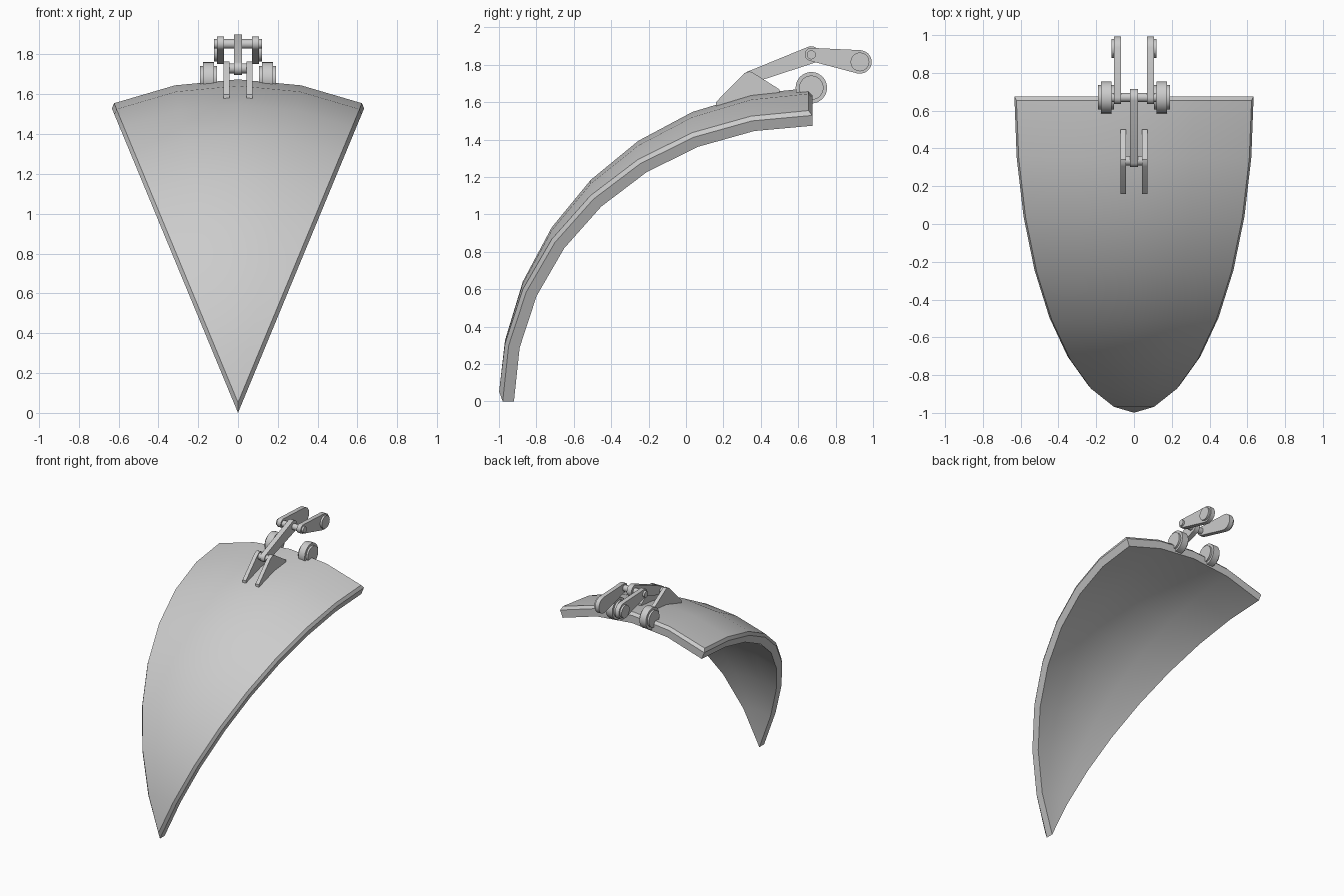
import bpy, bmesh, math
from mathutils import Vector

if "Cube" in bpy.data.objects:
    bpy.data.objects.remove(bpy.data.objects["Cube"])

grey = bpy.data.materials.new("light_grey")
grey.diffuse_color = (0.6, 0.6, 0.6, 1)
grey.use_nodes = True
grey.node_tree.nodes["Principled BSDF"].inputs["Base Color"].default_value = grey.diffuse_color


def finish(bm, name, angle):
    bmesh.ops.remove_doubles(bm, verts=bm.verts, dist=1e-5)
    bmesh.ops.recalc_face_normals(bm, faces=bm.faces)
    mesh = bpy.data.meshes.new(name)
    bm.to_mesh(mesh)
    bm.free()
    mesh.materials.append(grey)
    ob = bpy.data.objects.new(name, mesh)
    bpy.context.collection.objects.link(ob)
    bpy.ops.object.select_all(action='DESELECT')
    ob.select_set(True)
    bpy.context.view_layer.objects.active = ob
    bpy.ops.object.shade_smooth_by_angle(angle=math.radians(angle))
    return ob


def prism(name, outline, x0, x1):
    """Extrude a (y, z) outline from x0 to x1."""
    bm = bmesh.new()
    f = bm.faces.new([bm.verts.new((x0, y, z)) for y, z in outline])
    ext = bmesh.ops.extrude_face_region(bm, geom=[f])['geom']
    verts = [v for v in ext if isinstance(v, bmesh.types.BMVert)]
    bmesh.ops.translate(bm, vec=(x1 - x0, 0, 0), verts=verts)
    return finish(bm, name, 30)


def circle(y, z, r, n=32):
    return [(y + r * math.cos(2 * math.pi * i / n),
             z + r * math.sin(2 * math.pi * i / n)) for i in range(n)]


def tapered_link(a, b, n=10):
    """Outline wrapped round two circles given as (y, z, r)."""
    dy, dz = b[0] - a[0], b[1] - a[1]
    base = math.atan2(dz, dy)
    half = math.acos((a[2] - b[2]) / math.hypot(dy, dz))
    pts = []
    for (y, z, r), start, end in ((b, -half, half), (a, half, 2 * math.pi - half)):
        for i in range(n + 1):
            t = base + start + (end - start) * i / n
            pts.append((y + r * math.cos(t), z + r * math.sin(t)))
    return pts


# Curved wedge shell: part of a sphere whose pole points forward
R, THICK, CH, CY = 1.675, 0.08, 0.02, 0.675
HALF, ROWS, COLS = math.radians(22.5), 8, 4


def skin(bm, radius, inset):
    t0 = math.asin(inset / math.sin(HALF) / radius)
    t1 = math.pi / 2 - inset / radius
    grid = []
    for i in range(ROWS + 1):
        t = max(t0, min(t1, math.pi / 2 * i / ROWS))
        rho = radius * math.sin(t)
        h = HALF - (math.asin(min(inset / rho, math.sin(HALF))) if inset else 0)
        row = []
        for j in range(COLS + 1):
            p = h * (2 * j / COLS - 1)
            row.append(bm.verts.new((rho * math.sin(p), CY - radius * math.cos(t),
                                     rho * math.cos(p))))
        grid.append(row)
    return grid


def border(g):
    left = [r[0] for r in g]
    right = [r[-1] for r in g]
    return left + g[-1][1:-1] + right[::-1]


bm = bmesh.new()
outer, edge, inner = skin(bm, R, CH), skin(bm, R - CH, 0), skin(bm, R - THICK, 0)
for g in (outer, inner):
    for i in range(ROWS):
        for j in range(COLS):
            bm.faces.new((g[i][j], g[i][j + 1], g[i + 1][j + 1], g[i + 1][j]))
# chamfer and rim walls
for a, b in ((outer, edge), (edge, inner)):
    la, lb = border(a), border(b)
    for k in range(len(la) - 1):
        bm.faces.new((la[k], la[k + 1], lb[k + 1], lb[k]))
bmesh.ops.remove_doubles(bm, verts=bm.verts, dist=1e-5)
loose = [v for v in bm.verts if not v.link_faces]
bmesh.ops.delete(bm, geom=loose, context='VERTS')
finish(bm, "curved_shell", 30)

# Hinge bracket, arms and rollers, mirrored left and right
bracket = [(0.16, 1.565), (0.16, 1.60), (0.305, 1.748), (0.322, 1.76), (0.342, 1.764),
           (0.362, 1.755), (0.50, 1.668), (0.50, 1.62)]
arm = tapered_link((0.67, 1.855, 0.035), (0.93, 1.815, 0.063))
for side, s in (("left", -1), ("right", 1)):
    prism(side + "_bracket", bracket, s * 0.042, s * 0.072)
    prism(side + "_arm", arm, s * 0.07, s * 0.105)
    prism(side + "_arm_boss", circle(0.93, 1.815, 0.05), s * 0.10, s * 0.12)
    prism(side + "_roller", circle(0.67, 1.677, 0.084), s * 0.12, s * 0.175)
    prism(side + "_roller_hub", circle(0.67, 1.677, 0.065), s * 0.105, s * 0.19)

# Centre link and pins
prism("centre_link", tapered_link((0.335, 1.73, 0.033), (0.67, 1.853, 0.046)), -0.02, 0.02)
prism("bracket_pin", circle(0.335, 1.73, 0.025), -0.06, 0.06)
prism("arm_pin", circle(0.67, 1.853, 0.024), -0.12, 0.12)
